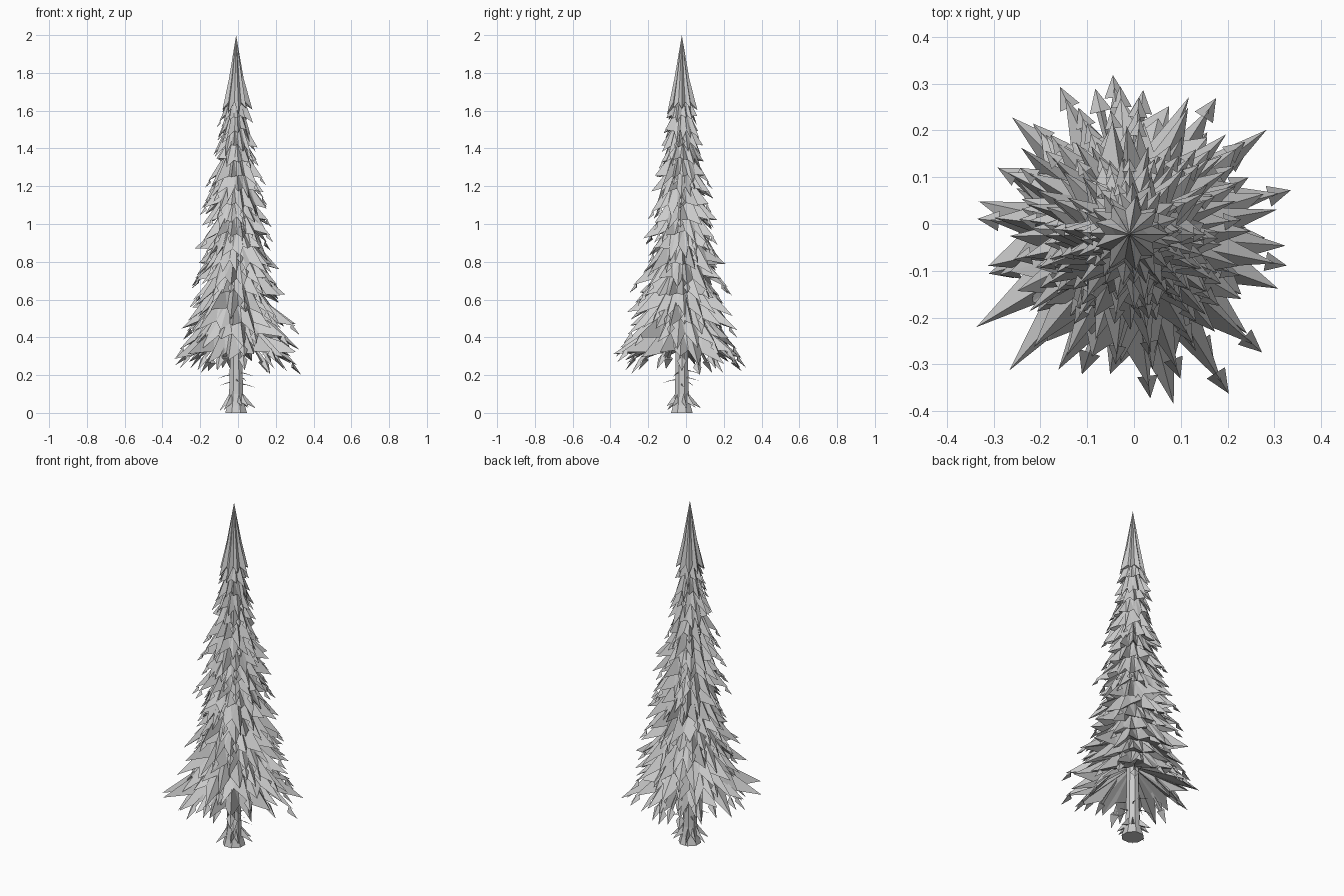
import bpy, bmesh, random
from math import sin, cos, pi
from mathutils import Vector

random.seed(7)
cube = bpy.data.objects.get("Cube")
if cube:
    bpy.data.objects.remove(cube)

grey = bpy.data.materials.new("pale grey")
grey.use_nodes = True
GREY = (0.6, 0.6, 0.6, 1)
grey.diffuse_color = GREY
grey.node_tree.nodes["Principled BSDF"].inputs["Base Color"].default_value = GREY

CENTRE = Vector((-0.01, -0.022, 0))


def polar(r, a, z):
    return CENTRE + Vector((r * cos(a), r * sin(a), z))


def finish(bm, name):
    bmesh.ops.recalc_face_normals(bm, faces=bm.faces)
    mesh = bpy.data.meshes.new(name)
    bm.to_mesh(mesh)
    bm.free()
    mesh.materials.append(grey)
    obj = bpy.data.objects.new(name, mesh)
    bpy.context.collection.objects.link(obj)


def spike(bm, base, tip, side, up):
    """Three-sided pyramid with a kite-like base."""
    ring = [bm.verts.new(base + d) for d in (side, up, -side)]
    point = bm.verts.new(tip)
    bm.faces.new(ring)
    for i in range(3):
        bm.faces.new((ring[i], ring[(i + 1) % 3], point))


def lathe(bm, rings, sides):
    """Closed faceted column through (radius, height) rings."""
    loops = [[bm.verts.new(polar(r, 2 * pi * (i + 0.5) / sides, z)) for i in range(sides)]
             for r, z in rings]
    for low, high in zip(loops, loops[1:]):
        for i in range(sides):
            j = (i + 1) % sides
            bm.faces.new((low[i], low[j], high[j], high[i]))
    bm.faces.new(loops[0])
    bm.faces.new(loops[-1])


# Crown outline: (height, typical tip radius)
OUTLINE = [(0.27, 0.345), (0.42, 0.29), (0.6, 0.24), (0.8, 0.205),
           (1.0, 0.175), (1.2, 0.14), (1.4, 0.105), (1.6, 0.075)]


def crown_radius(z):
    for (z0, r0), (z1, r1) in zip(OUTLINE, OUTLINE[1:]):
        if z <= z1:
            return r0 + (r1 - r0) * (z - z0) / (z1 - z0)
    return OUTLINE[-1][1]


def bough_tier(name, z, height, count, turn):
    """Pleated skirt of pointed boughs with a hollow underside."""
    bm = bmesh.new()
    radius = crown_radius(z)
    top = bm.verts.new(polar(0, 0, z + height))
    under = bm.verts.new(polar(0, 0, z + height * 0.42))
    boughs, valleys = [], []
    for i in range(count):
        a = turn + 2 * pi * (i + random.uniform(-0.22, 0.22)) / count
        r = radius * random.uniform(0.8, 1.14)
        tip_z = z + random.uniform(-0.03, 0.045)
        ridge = bm.verts.new(polar(r * 0.45, a, z + height * 0.47))
        tip = bm.verts.new(polar(r, a, tip_z))
        boughs.append((ridge, tip))
        b = turn + 2 * pi * (i + 0.5) / count
        valleys.append(bm.verts.new(polar(radius * random.uniform(0.6, 0.72), b,
                                          z + height * random.uniform(0.1, 0.18))))
        # Drooping arrow-shaped sprig on some boughs
        if random.random() < 0.36:
            size = 0.5 + radius * 1.6
            side = Vector((-sin(a), cos(a), 0)) * 0.022 * size
            spike(bm, polar(r * 0.93, a, tip_z - 0.012),
                  polar(r + 0.025 * size, a, tip_z - 0.05 * size),
                  side, Vector((0, 0, 0.03 * size)))
    for i, (ridge, tip) in enumerate(boughs):
        left, right = valleys[i - 1], valleys[i]
        bm.faces.new((top, left, ridge))
        bm.faces.new((top, ridge, right))
        bm.faces.new((ridge, left, tip))
        bm.faces.new((ridge, tip, right))
        bm.faces.new((under, tip, left))
        bm.faces.new((under, right, tip))
    finish(bm, name)


# Overlapping tiers of boughs
TIERS = 17
for t in range(TIERS):
    f = t / (TIERS - 1)
    bough_tier(f"bough_tier_{t + 1}", 0.28 + 1.26 * f, 0.36 - 0.1 * f,
               round(19 - 8 * f), t * 1.3)

# Low hanging sprigs under the crown
bm = bmesh.new()
for i in range(13):
    a = 2 * pi * (i + random.uniform(-0.3, 0.3)) / 13
    r = random.uniform(0.22, 0.33)
    z = random.uniform(0.2, 0.24)
    side = Vector((-sin(a), cos(a), 0)) * 0.024
    spike(bm, polar(r - 0.03, a, z + 0.055), polar(r + 0.02, a, z), side, Vector((0, 0, 0.025)))
    spike(bm, polar(r - 0.03, a, z + 0.06), polar(0.04, a, 0.46), side * 0.4, Vector((0, 0, 0.02)))
finish(bm, "hanging_sprigs")

# Tall pleated crown tip
bm = bmesh.new()
peak = bm.verts.new(polar(0, 0, 2.0))
hollow = bm.verts.new(polar(0, 0, 1.66))
PLEATS = 18
upper, lower = [], []
for i in range(PLEATS):
    a = 2 * pi * i / PLEATS
    out = i % 2 == 0
    upper.append(bm.verts.new(polar(0.04 if out else 0.03, a, 1.77)))
    lower.append(bm.verts.new(polar(random.uniform(0.068, 0.088) if out else 0.052, a,
                                    random.uniform(1.58, 1.62) if out else 1.645)))
for i in range(PLEATS):
    j = (i + 1) % PLEATS
    bm.faces.new((peak, upper[i], upper[j]))
    bm.faces.new((upper[i], lower[i], lower[j], upper[j]))
    bm.faces.new((hollow, lower[j], lower[i]))
finish(bm, "crown_tip")

# Trunk
bm = bmesh.new()
lathe(bm, [(0.062, 0), (0.05, 0.04), (0.04, 0.1), (0.036, 0.25), (0.03, 0.7), (0.012, 1.65)], 8)
finish(bm, "trunk")

# Roots splaying from the trunk foot
bm = bmesh.new()
for i in range(8):
    a = 2 * pi * (i + random.uniform(0.1, 0.5)) / 8
    side = Vector((-sin(a), cos(a), 0)) * 0.012
    spike(bm, polar(0.035, a, 0.06), polar(random.uniform(0.085, 0.11), a, random.uniform(0.01, 0.04)),
          side, Vector((0, 0, 0.045)))
finish(bm, "roots")

# Bare twigs on the lower trunk
bm = bmesh.new()
for i in range(7):
    a = i * 2.4
    z = 0.15 + 0.012 * i
    side = Vector((-sin(a), cos(a), 0)) * 0.004
    elbow = polar(0.075, a, z - 0.006)
    spike(bm, polar(0.03, a, z), elbow, side, Vector((0, 0, 0.007)))
    spike(bm, polar(0.06, a, z - 0.004), polar(0.11, a + 0.15, z - 0.018), side * 0.6, Vector((0, 0, 0.004)))
finish(bm, "twigs")
